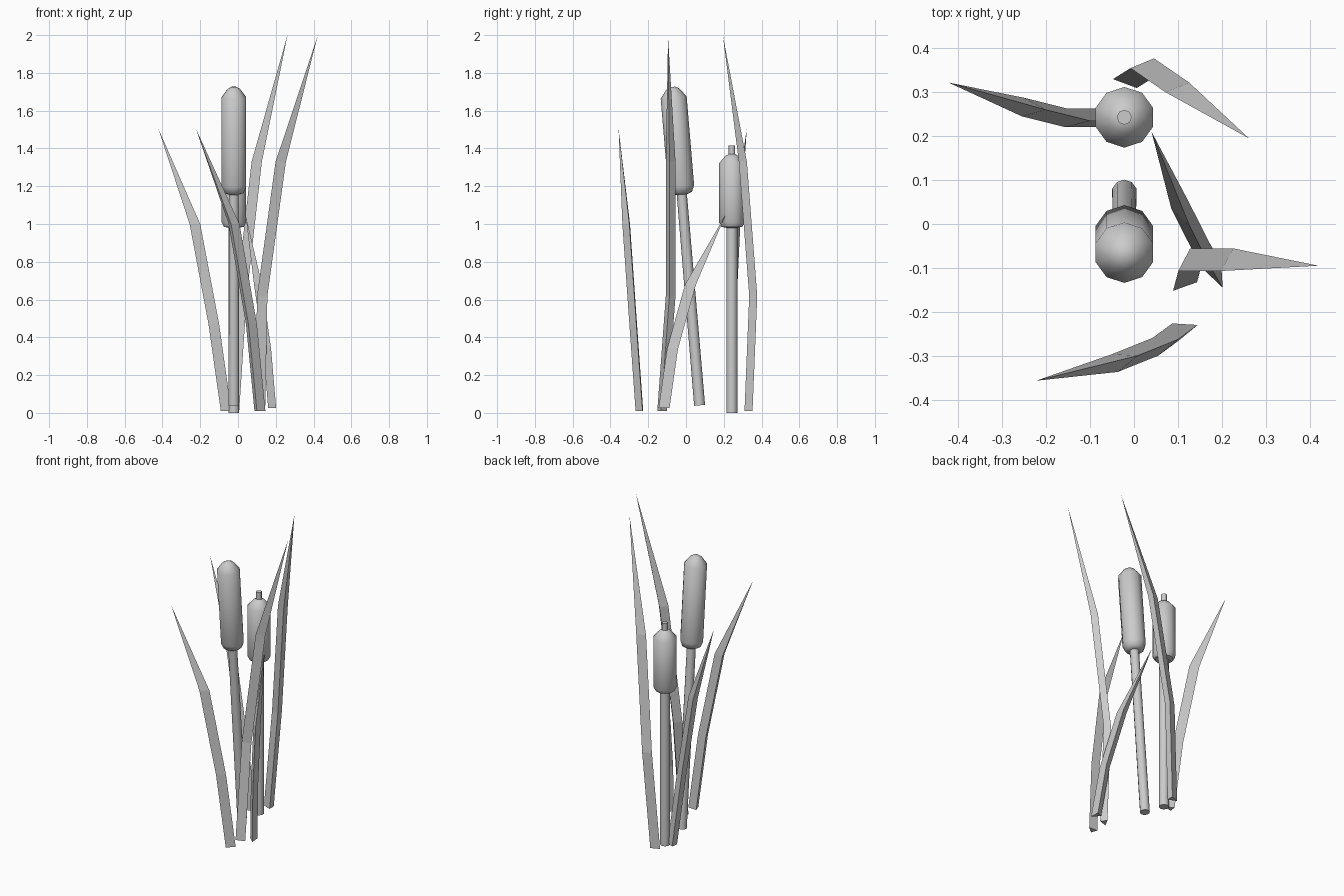
import bpy, bmesh, math
from mathutils import Vector, Matrix

if "Cube" in bpy.data.objects:
    bpy.data.objects.remove(bpy.data.objects["Cube"], do_unlink=True)

# One plain grey for the whole plant
grey = bpy.data.materials.new("plain_grey")
grey.use_nodes = True
colour = (0.6, 0.6, 0.6, 1)
grey.diffuse_color = colour
grey.node_tree.nodes["Principled BSDF"].inputs["Base Color"].default_value = colour


def finish(name, bm, smooth=False):
    bmesh.ops.recalc_face_normals(bm, faces=bm.faces)
    mesh = bpy.data.meshes.new(name)
    bm.to_mesh(mesh)
    bm.free()
    mesh.materials.append(grey)
    obj = bpy.data.objects.new(name, mesh)
    bpy.context.collection.objects.link(obj)
    if smooth:
        bpy.ops.object.select_all(action='DESELECT')
        obj.select_set(True)
        bpy.context.view_layer.objects.active = obj
        bpy.ops.object.shade_smooth_by_angle(angle=math.radians(50))
    return obj


def lathe(name, profile, base, top, sides=10):
    """Solid of revolution; profile is (radius, distance along the axis)."""
    bm = bmesh.new()
    rings = []
    for r, h in profile:
        angles = [math.pi / 2 + math.tau * i / sides for i in range(sides)]
        rings.append([bm.verts.new((r * math.cos(a), r * math.sin(a), h)) for a in angles])
    for low, high in zip(rings, rings[1:]):
        for i in range(sides):
            j = (i + 1) % sides
            bm.faces.new((low[i], low[j], high[j], high[i]))
    bm.faces.new(rings[0])
    bm.faces.new(rings[-1])
    axis = Vector(top) - Vector(base)
    tilt = Vector((0, 0, 1)).rotation_difference(axis).to_matrix().to_4x4()
    bm.transform(Matrix.Translation(base) @ tilt)
    return finish(name, bm, True)


def blade(name, ridge, facing, shifts, heights, tip):
    """Three-sided leaf: a narrow wedge section moved along a bend to a point."""
    bm = bmesh.new()
    section = [Vector(ridge)]
    for side in (-21.5, 21.5):
        a = math.radians(facing + side)
        section.append(Vector(ridge) + 0.058 * Vector((math.cos(a), math.sin(a))))
    rings = []
    for shift, z in zip([(0, 0)] + shifts, heights):
        rings.append([bm.verts.new((*(p + Vector(shift)), z)) for p in section])
    end = bm.verts.new(tip)
    for i in range(3):
        j = (i + 1) % 3
        for low, high in zip(rings, rings[1:]):
            bm.faces.new((low[i], low[j], high[j], high[i]))
        bm.faces.new((rings[-1][i], rings[-1][j], end))
    bm.faces.new(rings[0])
    return finish(name, bm)


# Tall leaning reed
base, top = (-0.022, 0.072, 0.04), (-0.022, -0.07, 1.725)
lathe("tall_stem", [(0.029, 0), (0.027, 1.16)], base, top)
lathe("tall_seed_head", [(0.03, 1.12), (0.055, 1.13), (0.069, 1.165), (0.069, 1.635),
                         (0.035, 1.68), (0.014, 1.692)], base, top)

# Short upright reed with a bare spike
base, top = (-0.022, 0.243, 0), (-0.022, 0.243, 1.4)
lathe("short_stem", [(0.029, 0), (0.029, 1.0)], base, top)
lathe("short_seed_head", [(0.03, 0.98), (0.055, 0.985), (0.069, 1.01), (0.069, 1.32),
                          (0.035, 1.36), (0.017, 1.37)], base, top)
lathe("short_spike", [(0.017, 1.35), (0.017, 1.415)], base, top, 8)

# Leaves
tall, medium, small = (0.01, 0.62, 1.33), (0.01, 0.47, 1.0), (0.025, 0.34, 0.68)
blade("tall_side_leaf", (0.089, -0.152), 41, [(0.012, 0.045), (0.11, 0.045)],
      tall, (0.42, -0.095, 1.99))
blade("tall_back_leaf", (-0.048, 0.33), 1, [(0.04, 0.025), (0.12, -0.03)],
      tall, (0.262, 0.195, 2.0))
blade("medium_front_leaf", (0.145, -0.23), 198, [(-0.045, -0.033), (-0.137, -0.07)],
      medium, (-0.223, -0.357, 1.505))
blade("medium_back_leaf", (-0.035, 0.235), 173, [(-0.065, 0), (-0.165, 0.025)],
      medium, (-0.422, 0.322, 1.505))
blade("small_leaf", (0.202, -0.145), 115, [(-0.027, 0.045), (-0.075, 0.14)],
      small, (0.04, 0.21, 1.05))
